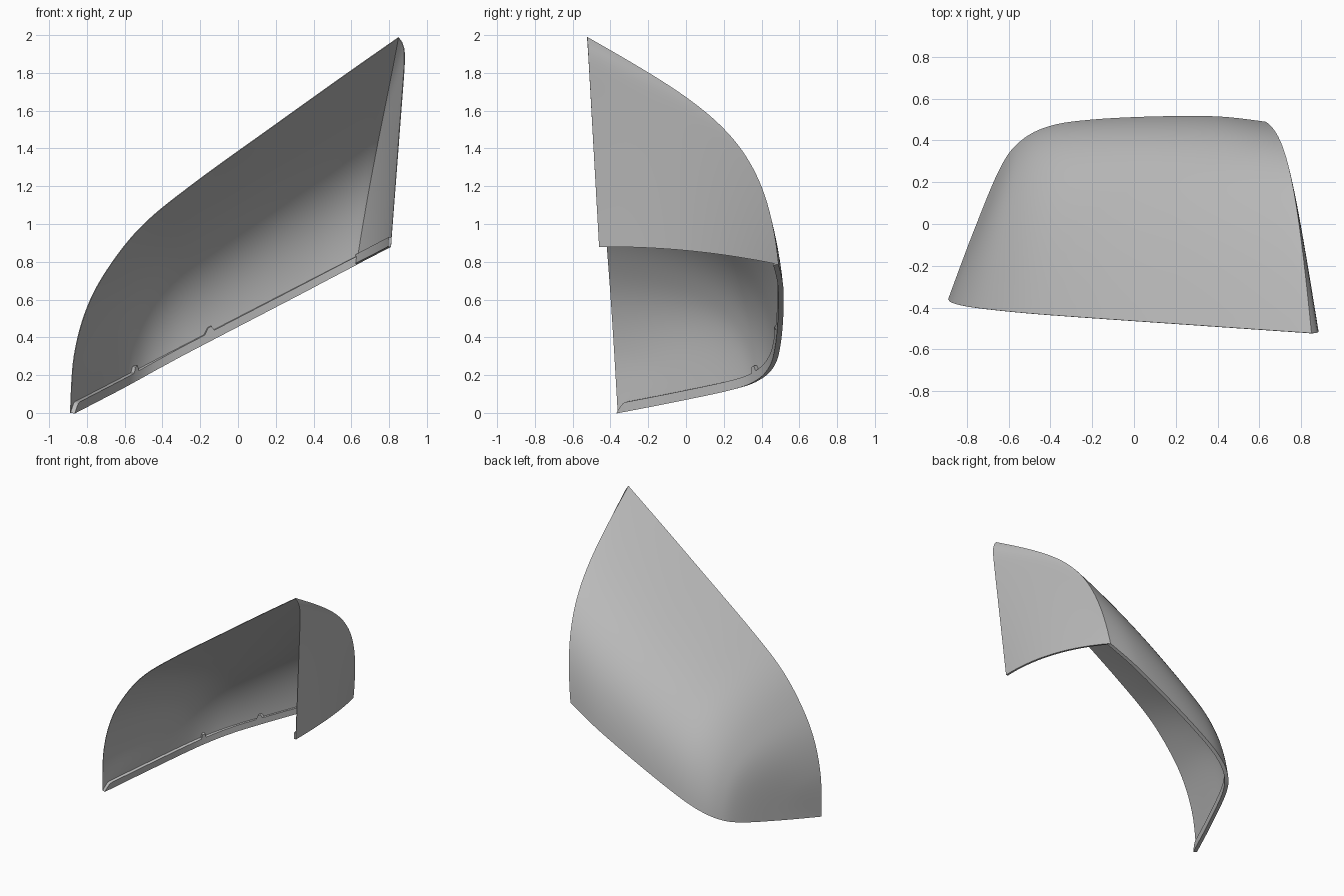
import bpy, bmesh
from mathutils import Vector

cube = bpy.data.objects.get("Cube")
if cube:
    bpy.data.objects.remove(cube)

grey = bpy.data.materials.new("light grey plastic")
grey.use_nodes = True
grey.diffuse_color = (0.5, 0.5, 0.5, 1)
grey.node_tree.nodes["Principled BSDF"].inputs["Base Color"].default_value = (0.5, 0.5, 0.5, 1)

# Lower edge (x, y) lies on a sloping plane, front rim (x, z) on a leaning plane
LOWER = [(-.89, -.36), (-.77, -.04), (-.64, .27), (-.54, .40), (-.4, .47),
         (-.2, .5), (.1, .515), (.4, .515), (.63, .49)]
RIM = [(-.89, 0), (-.87, .3), (-.8, .56), (-.68, .78), (-.5, 1.0),
       (-.23, 1.22), (.2, 1.53), (.55, 1.78), (.85, 1.99)]
NU, NV, NW = 64, 32, 40


def lower_point(x, y):
    return Vector((x, y, .46 + .517 * x))


def rim_point(x, z):
    return Vector((x, -.385 - .028 * x - .057 * z, z))


def spline(points, u):
    """Smooth curve through the points, u from 0 to 1."""
    n = len(points) - 1
    i = min(int(u * n), n - 1)
    t = u * n - i
    p = [Vector(points[min(max(k, 0), n)]) for k in range(i - 1, i + 3)]
    return p[1] + .5 * t * (p[2] - p[0] + t * (2 * p[0] - 5 * p[1] + 4 * p[2] - p[3]
                            + t * (3 * (p[1] - p[2]) + p[3] - p[0])))


def dome_point(u, v):
    """Section from the lower edge (v=0), up and forward to the rim (v=1)."""
    b, t = lower_point(*spline(LOWER, u)), rim_point(*spline(RIM, u))
    size = (t - b).length
    up = Vector((.08 - .05 * u + .13 * u**4, -.1, 1)).normalized()
    back = Vector((.4 - .5 * u, 1, .1 - .67 * u)).normalized()
    c1, c2 = b + up * size * .42, t + back * size * .5
    w = 1 - v
    return b * w**3 + c1 * 3 * v * w * w + c2 * 3 * v * v * w + t * v**3


def wall_point(v, k):
    """Side wall from the crease (k=1) down to the lower edge (k=0)."""
    top = dome_point(1, v)
    f = (.49 - top.y) / 1.01
    low = lower_point(.63 + .18 * f + .2 * f * (1 - f), .49 - .948 * f)
    p = low.lerp(top, k)
    p.x += .045 * f * f * k * (1 - k**26)
    return p


def add_grid(bm, func, n, m):
    rows = [[bm.verts.new(func(i / n, j / m)) for j in range(m + 1)] for i in range(n + 1)]
    for i in range(n):
        for j in range(m):
            bm.faces.new([rows[i][j], rows[i][j + 1], rows[i + 1][j + 1], rows[i + 1][j]])


def finish(name, bm, thickness, offset):
    bmesh.ops.remove_doubles(bm, verts=bm.verts, dist=.0008)
    mesh = bpy.data.meshes.new(name)
    bm.to_mesh(mesh)
    bm.free()
    obj = bpy.data.objects.new(name, mesh)
    bpy.context.collection.objects.link(obj)
    mesh.materials.append(grey)
    mod = obj.modifiers.new("shell", 'SOLIDIFY')
    mod.thickness = thickness
    mod.offset = offset
    bpy.ops.object.select_all(action='DESELECT')
    obj.select_set(True)
    bpy.context.view_layer.objects.active = obj
    bpy.ops.object.modifier_apply(modifier=mod.name)
    bpy.ops.object.shade_smooth_by_angle(angle=.6)


# Outer shell: rounded dome with a creased side wall
shell = bmesh.new()
add_grid(shell, dome_point, NU, NV)
add_grid(shell, wall_point, NV, NW)
finish("curved_cover_shell", shell, .004, -1)


# Lip inside the lower edge, with two small clip tabs
def lip_point(u, k):
    height = .05
    for centre, half in ((.35, .012), (.645, .009)):
        if abs(u - centre) < half:
            height = .08
    p = lower_point(*spline(LOWER, u))
    step = dome_point(u, .02) - p
    return p + step.normalized() * height * k * min(1, u * 40)


lip = bmesh.new()
add_grid(lip, lip_point, NU * 2, 3)
finish("lower_lip", lip, .026, -1.15)


# Lip along the lower edge of the side wall
def wall_lip_point(v, k):
    v = .03 + .97 * v
    low, top = wall_point(v, 0), wall_point(v, 1)
    return wall_point(v, k * min(1, .05 / (top - low).length))


wall_lip = bmesh.new()
add_grid(wall_lip, wall_lip_point, NV, 3)
finish("wall_lip", wall_lip, .016, -1.15)
